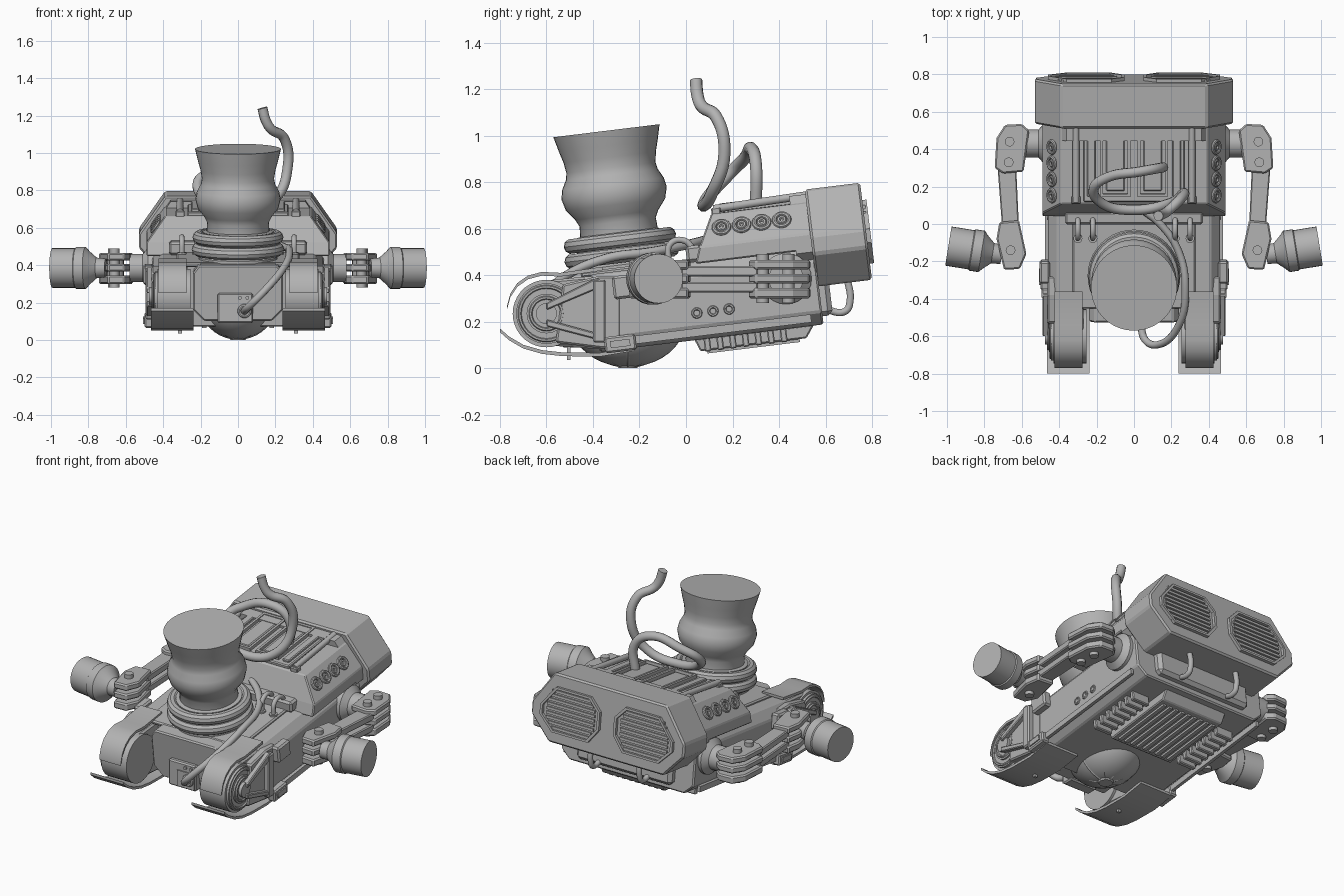
import bpy, bmesh, math
from mathutils import Vector, Matrix

cube = bpy.data.objects.get("Cube")
if cube:
    bpy.data.objects.remove(cube, do_unlink=True)

grey = bpy.data.materials.new("warm_grey")
grey.use_nodes = True
grey.diffuse_color = (0.45, 0.45, 0.45, 1)
grey.node_tree.nodes["Principled BSDF"].inputs["Base Color"].default_value = (0.45, 0.45, 0.45, 1)
TILT = Matrix.Rotation(math.radians(7), 4, 'X')   # nose-down pitch of the body


def finish(name, bm, tilt, pair=False, bevel=0, smooth=False):
    """Turn a bmesh into one object, or a left and right pair."""
    for side, sx in ((("left_", 1), ("right_", -1)) if pair else (("", 1),)):
        work = bm.copy()
        bmesh.ops.scale(work, vec=(sx, 1, 1), verts=work.verts)
        if tilt:
            bmesh.ops.transform(work, matrix=TILT, verts=work.verts)
        bmesh.ops.recalc_face_normals(work, faces=work.faces)
        me = bpy.data.meshes.new(side + name)
        work.to_mesh(me)
        work.free()
        ob = bpy.data.objects.new(side + name, me)
        me.materials.append(grey)
        bpy.context.collection.objects.link(ob)
        if bevel:
            mod = ob.modifiers.new("bevel", 'BEVEL')
            mod.width, mod.segments, mod.limit_method = bevel, 1, 'ANGLE'
        if smooth:
            bpy.ops.object.select_all(action='DESELECT')
            ob.select_set(True)
            bpy.context.view_layer.objects.active = ob
            bpy.ops.object.shade_smooth_by_angle(angle=math.radians(35))
    bm.free()


def prism(name, outline, a, b, axis, tilt=True, pair=False, bevel=0, smooth=False):
    """Extrude a 2D outline between a and b along an axis."""
    put = {'x': lambda p, t: (t, p[0], p[1]), 'y': lambda p, t: (p[0], t, p[1]),
           'z': lambda p, t: (p[0], p[1], t)}[axis]
    bm = bmesh.new()
    ends = [[bm.verts.new(put(p, t)) for p in outline] for t in (a, b)]
    n = len(outline)
    for ring in ends:
        bm.faces.new(ring)
    for i in range(n):
        j = (i + 1) % n
        bm.faces.new((ends[0][i], ends[0][j], ends[1][j], ends[1][i]))
    finish(name, bm, tilt, pair, bevel, smooth)


def box(name, x, y, z, tilt=True, pair=False, bevel=0):
    prism(name, [(x[0], y[0]), (x[1], y[0]), (x[1], y[1]), (x[0], y[1])], *z, 'z', tilt, pair, bevel)


def lathe(name, profile, base, axis, tilt=True, pair=False, n=32):
    """Spin (radius, distance) points about an axis from a base point."""
    rot = Vector(axis).to_track_quat('Z', 'Y').to_matrix()
    bm = bmesh.new()
    rings = []
    for r, h in profile:
        rings.append([bm.verts.new(Vector(base) + rot @ Vector((
            r * math.cos(math.tau * i / n), r * math.sin(math.tau * i / n), h))) for i in range(n)])
    for lo, hi in zip(rings, rings[1:]):
        for i in range(n):
            j = (i + 1) % n
            bm.faces.new((lo[i], lo[j], hi[j], hi[i]))
    bm.faces.new(rings[0])
    bm.faces.new(rings[-1])
    finish(name, bm, tilt, pair, smooth=True)


def ring(name, major, minor, base, axis, tilt=True, pair=False, n=32, m=10):
    rot = Vector(axis).to_track_quat('Z', 'Y').to_matrix()
    bm = bmesh.new()
    loops = []
    for i in range(n):
        a = math.tau * i / n
        loops.append([bm.verts.new(Vector(base) + rot @ Vector((
            (major + minor * math.cos(math.tau * k / m)) * math.cos(a),
            (major + minor * math.cos(math.tau * k / m)) * math.sin(a),
            minor * math.sin(math.tau * k / m)))) for k in range(m)])
    for i in range(n):
        for k in range(m):
            p, q = loops[i], loops[(i + 1) % n]
            bm.faces.new((p[k], q[k], q[(k + 1) % m], p[(k + 1) % m]))
    finish(name, bm, tilt, pair, smooth=True)


def hose(name, points, r, tilt=False, pair=False):
    """Round tube along a smooth path."""
    for side, sx in ((("left_", 1), ("right_", -1)) if pair else (("", 1),)):
        cu = bpy.data.curves.new(side + name, 'CURVE')
        cu.dimensions, cu.bevel_depth, cu.bevel_resolution, cu.use_fill_caps = '3D', r, 3, True
        sp = cu.splines.new('BEZIER')
        sp.bezier_points.add(len(points) - 1)
        for bp, (x, y, z) in zip(sp.bezier_points, points):
            v = Vector((x * sx, y, z))
            bp.co = TILT @ v if tilt else v
            bp.handle_left_type = bp.handle_right_type = 'AUTO'
        sp.resolution_u = 8
        cu.materials.append(grey)
        bpy.context.collection.objects.link(bpy.data.objects.new(side + name, cu))


def mirror_outline(half):
    return half + [(-x, z) for x, z in reversed(half)]


def strip(path, t):
    """Thin outline that follows a path, thickened upward."""
    return path + [(y, z + t) for y, z in reversed(path)]


# Hull with stepped deck, nose and back box
prism("hull", mirror_outline([(.40, .115), (.46, .17), (.46, .39), (.41, .45)]), -.36, .61, 'y', bevel=.008)
prism("nose", mirror_outline([(.18, .16), (.24, .22), (.24, .42), (.21, .46)]), -.475, -.34, 'y', bevel=.008)
box("deck_plate", (-.33, .33), (-.40, .10), (.44, .465), bevel=.008)
box("rear_box", (-.33, .33), (.55, .655), (.15, .31), bevel=.02)
box("side_rail", (.455, .475), (-.30, .56), (.13, .165), pair=True)
box("side_port", (.45, .505), (-.27, -.15), (.33, .43), pair=True, bevel=.01)
box("lower_bracket", (.45, .50), (-.335, -.20), (.105, .175), pair=True, bevel=.008)
box("bracket_slot", (.49, .507), (-.31, -.225), (.125, .155), pair=True)
for y in (.075, .145, .215):
    ring("side_bolt", .018, .006, (.461, y, .23), (1, 0, 0), pair=True, n=16, m=6)
    lathe("side_bolt_core", [(.011, 0), (.011, .008)], (.457, y, .23), (1, 0, 0), pair=True, n=12)

# Underside plate with grooves and fins
prism("belly_plate", [(.05, .12), (.07, .065), (.53, .065), (.57, .12)], -.22, .22, 'x', bevel=.006)
for i in range(9):
    x = -.18 + i * .045
    box("belly_slat", (x - .012, x + .012), (.10, .50), (.052, .07))
for i in range(7):
    y = .09 + i * .055
    box("belly_fin", (.25, .37), (y, y + .028), (.06, .13), pair=True, bevel=.005)
hose("drain_pipe", [(.17, .62, .18), (.17, .71, .16), (.17, .735, .2), (.17, .735, .30)], .016, True, True)

# Roller ball with ribs and front socket panel
ball = bmesh.new()
bmesh.ops.create_uvsphere(ball, u_segments=32, v_segments=20, radius=1)
bmesh.ops.transform(ball, matrix=Matrix.Translation((0, -.25, .21)) @ Matrix.Diagonal((.21, .25, .205, 1)), verts=ball.verts)
finish("roller_ball", ball, False, smooth=True)
for k in range(4):
    a = math.pi * k / 4
    ring("ball_rib", .205, .009, (0, -.25, .215), (math.cos(a), math.sin(a), 0), False, n=40, m=6)
lathe("ball_cap", [(.05, 0), (.04, .02)], (0, -.25, .02), (0, 0, -1), False)
box("socket_panel", (-.11, .08), (-.535, -.46), (.09, .25), False, bevel=.008)
box("socket_inset", (-.045, .075), (-.542, -.53), (.10, .20), False)
ring("socket_ring", .028, .01, (.035, -.545, .155), (0, 1, 0), False, n=20, m=8)
for x in (.01, .05):
    lathe("socket_screw", [(.01, 0), (.01, .01)], (x, -.535, .225), (0, -1, 0), False, n=10)
ring("nose_eyelet", .016, .007, (-.155, -.475, .22), (0, 1, 0), False, n=16, m=6)

# Funnel and the bellows beneath it
ax, up = (0, -.215, 0), (0, 0, 1)
lathe("funnel", [(.17, .58), (.165, .66), (.18, .69), (.215, .735), (.228, .785), (.22, .825),
                 (.199, .865), (.193, .895), (.2, .94), (.214, .99), (.23, 1.055)], ax, up, n=40)
lathe("funnel_neck", [(.21, .43), (.21, .475), (.19, .49), (.19, .61), (.165, .615)], ax, up, n=40)
ring("upper_bellow", .21, .033, (0, -.215, .58), up, n=40)
ring("lower_bellow", .215, .033, (0, -.215, .515), up, n=40)

# Front rollers, fenders and skids
wy, wz = -.60, .235
for nm, x0, x1, r in (("roller", .255, .43, .145), ("roller_rim", .42, .445, .13),
                      ("roller_disc", .44, .455, .085), ("hub", .45, .475, .045)):
    lathe(nm, [(r, 0), (r, x1 - x0)], (x0, wy, wz), (1, 0, 0), False, True, 36)
ring("rim_ring", .115, .008, (.446, wy, wz), (1, 0, 0), False, True, m=6)
ring("hub_ring", .068, .008, (.456, wy, wz), (1, 0, 0), False, True, m=6)
prism("roller_housing", [(-.62, .10), (-.60, .378), (-.36, .40), (-.34, .08)], .27, .42, 'x', False, True, .01)
prism("side_cheek", [(-.56, .11), (-.53, .36), (-.38, .395), (-.28, .395), (-.28, .09), (-.36, .085)],
      .40, .462, 'x', False, True, .008)
for z0, z1 in ((.27, .37), (.20, .13)):
    prism("fork_arm", [(-.60, z0 - .02), (-.60, z0 + .01), (-.38, z1 + .02), (-.35, z1 - .015)],
          .455, .49, 'x', False, True, .005)
box("fork_foot", (.455, .495), (-.40, -.345), (.11, .38), False, True, .008)
fender = [(-.77, .25), (-.755, .305), (-.725, .35), (-.68, .382), (-.62, .398), (-.54, .394), (-.36, .42)]
prism("fender", strip(fender, .016), .275, .425, 'x', False, True, smooth=True)
skid = [(-.80, .155), (-.76, .12), (-.70, .085), (-.62, .062), (-.53, .052), (-.37, .05), (-.22, .075)]
prism("skid", strip(skid, .016), .237, .465, 'x', False, True, smooth=True)
box("skid_post", (.30, .32), (-.512, -.497), (.035, .12), False, True)

# Engine block with panels, rails and round vents
bm = bmesh.new()
levels = []
for half in ([(.49, .44), (.49, .51), (.47, .53)], [(.39, .645)]):
    levels.append(half)
side = levels[0] + levels[1]
front = [(.095, .44), (.12, .51), (.13, .53), (.188, .645)]
rows = [[bm.verts.new((s * x, y, z)) for (x, z), f in zip(side, front) for s in (1, -1) for y in (f[0], .63)]
        for _ in (0,)][0]
bmesh.ops.convex_hull(bm, input=rows)
bmesh.ops.dissolve_limit(bm, angle_limit=.02, verts=bm.verts, edges=bm.edges)
finish("engine_block", bm, True, bevel=.006)
box("front_lip", (-.37, .37), (.06, .13), (.45, .52), bevel=.012)
box("top_plate", (-.27, .27), (.20, .61), (.64, .665), bevel=.006)
for x0, x1, y0, y1 in ((.02, .035, .23, .60), (.165, .18, .23, .60), (.02, .18, .23, .245), (.02, .18, .585, .60)):
    box("panel_frame", (x0, x1), (y0, y1), (.66, .685), pair=True)
box("panel_core", (.05, .15), (.26, .57), (.66, .677), pair=True, bevel=.006)
box("panel_rib", (.205, .25), (.23, .60), (.66, .68), pair=True, bevel=.005)
hose("top_rail", [(.31, .20, .665), (.31, .40, .67), (.31, .61, .675)], .018, True, True)
box("rail_foot", (.285, .335), (.19, .23), (.63, .67), pair=True, bevel=.005)
slope = Vector((.115, 0, .08)).normalized()
for i in range(4):
    spot = (.44, .225 + i * .087, .583)
    ring("vent_ring", .032, .01, spot, slope, pair=True, n=20, m=8)
    ring("vent_core", .014, .008, spot, slope, pair=True, n=14, m=6)
for x in (.22, .30):
    hose("hook_pipe", [(x, .10, .49), (x, .06, .545), (x, .0, .54), (x, -.02, .46)], .014, True, True)
    lathe("hook_foot", [(.024, 0), (.024, .03)], (x, -.02, .445), up, pair=True, n=12)

# Radiator head with two louvred openings
shell = mirror_outline([(.40, .28), (.53, .42), (.53, .50), (.39, .70)])
prism("radiator_head", shell, .60, .84, 'y', bevel=.01)
prism("radiator_collar", mirror_outline([(.37, .32), (.49, .43), (.49, .49), (.36, .68)]), .53, .62, 'y')
opening = [(.05, .44), (.12, .35), (.37, .35), (.46, .44), (.46, .50), (.36, .625), (.12, .625), (.05, .55)]
cx, cz = .255, .485
for i, p in enumerate(opening):
    q = opening[(i + 1) % len(opening)]
    inner = [(cx + (a - cx) * .92, cz + (b - cz) * .9) for a, b in (q, p)]
    prism("grille_frame", [p, q] + inner, .835, .858, 'y', pair=True)
for i in range(9):
    z = .375 + i * .0275
    w = min(.165, .125 + .55 * min(z - .36, .615 - z))
    box("grille_louvre", (cx - w, cx + w), (.835, .85), (z - .008, z + .008), pair=True)

# Arms: shoulder, stacked plates, elbow and hand drum
lathe("shoulder_joint", [(.11, 0), (.11, .06), (.075, .09), (.075, .16)], (.42, .43, .385), (1, 0, 0), False, True, 24)
upper = [(.56, .50), (.60, .535), (.69, .53), (.735, .46), (.745, .30), (.70, .27), (.59, .28)]
lower = [(.615, .02), (.72, .01), (.735, -.08), (.695, -.245), (.61, -.24), (.575, -.16)]
link = [(.63, .31), (.73, .31), (.705, -.02), (.615, -.02)]
for z0, z1 in ((.30, .345), (.365, .405), (.425, .465)):
    prism("upper_arm_plate", upper, z0, z1, 'z', False, True, .008)
    prism("lower_arm_plate", lower, z0, z1, 'z', False, True, .008)
for z0, z1 in ((.325, .37), (.395, .44)):
    prism("arm_link", link, z0, z1, 'z', False, True, .006)
for nm, x, y in (("shoulder_pin", .665, .44), ("elbow_pin", .67, .33), ("wrist_pin", .66, -.14)):
    lathe(nm, [(.026, 0), (.026, .21)], (x, y, .28), up, False, True, 12)
lathe("arm_core", [(.045, 0), (.045, .15)], (.655, -.1, .31), up, False, True, 16)
lathe("hand_drum", [(.05, -.09), (.055, -.04), (.09, 0), (.112, .02), (.112, .07), (.106, .075), (.106, .20)],
      (.795, -.15, .385), (.985, .16, 0), False, True, 32)

# Loose hoses
hose("looped_hose", [(.14, .30, .68), (.14, .30, .88), (.03, .28, .945), (-.14, .25, .90), (-.215, .19, .84),
                     (-.17, .11, .755), (0, .075, .70), (.19, .11, .75), (.265, .165, .92), (.245, .13, 1.08),
                     (.175, .065, 1.13), (.15, .05, 1.17), (.13, .043, 1.24)], .027)
hose("front_hose", [(.04, .08, .55), (.14, .0, .53), (.24, -.15, .50), (.275, -.35, .47), (.24, -.54, .38),
                    (.13, -.645, .25), (.06, -.62, .18), (.035, -.54, .155)], .02)
